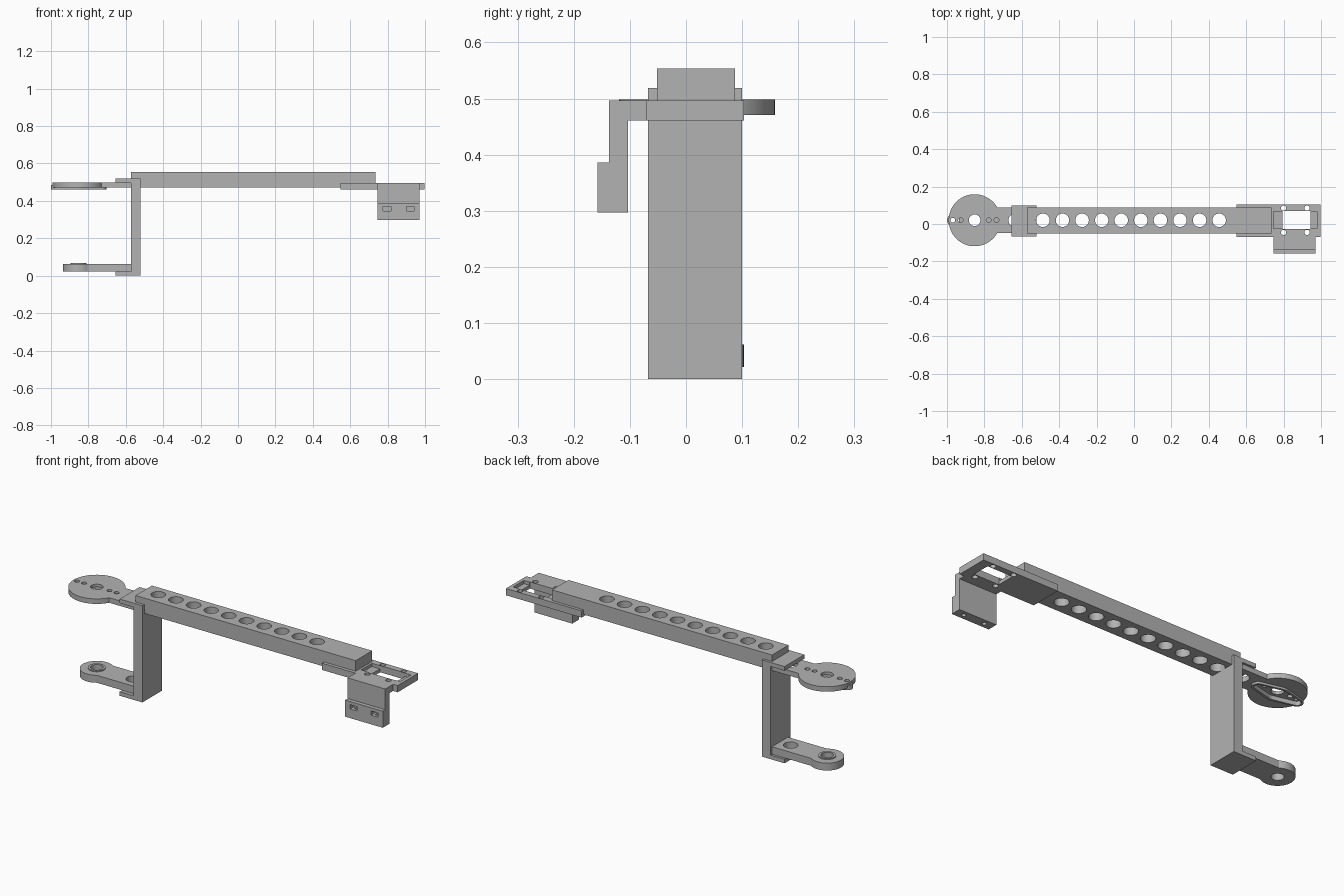
import bpy, bmesh, math
from mathutils import Matrix

cube = bpy.data.objects.get("Cube")
if cube:
    bpy.data.objects.remove(cube, do_unlink=True)

grey = bpy.data.materials.new("plain grey")
grey.use_nodes = True
COLOUR = (0.45, 0.45, 0.45, 1)
grey.diffuse_color = COLOUR
grey.node_tree.nodes["Principled BSDF"].inputs["Base Color"].default_value = COLOUR

MID_Y = 0.02      # centre line of the arm
HUB_X = -0.852    # pivot axis
NECK = 0.068      # half width of the arms


# ---------- helpers ----------
def prism(outline, low, high, axis="Z"):
    """Extrude an outline: (x, y) along z, or (x, z) / (y, z) along y / x."""
    place = {"Z": lambda a, b, c: (a, b, c),
             "Y": lambda a, b, c: (a, c, b),
             "X": lambda a, b, c: (c, a, b)}[axis]
    bm = bmesh.new()
    face = bm.faces.new([bm.verts.new(place(a, b, low)) for a, b in outline])
    top = bmesh.ops.extrude_face_region(bm, geom=[face])["geom"]
    for v in top:
        if isinstance(v, bmesh.types.BMVert):
            v.co["XYZ".index(axis)] = high
    bmesh.ops.recalc_face_normals(bm, faces=bm.faces)
    return bm


def rect(x0, x1, y0, y1):
    return [(x0, y0), (x1, y0), (x1, y1), (x0, y1)]


def arc(cx, cy, r, start, end, n=24):
    return [(cx + r * math.cos(start + (end - start) * i / n),
             cy + r * math.sin(start + (end - start) * i / n)) for i in range(n + 1)]


def hole(x, y, r, low, high):
    return prism(arc(x, y, r, 0, math.tau, 32)[:-1], low, high)


def keyhole(r, end_x):
    """Round pad with a straight neck running to end_x."""
    a = math.asin(NECK / r)
    return (arc(HUB_X, MID_Y, r, a, math.tau - a, 64)
            + [(end_x, MID_Y - NECK), (end_x, MID_Y + NECK)])


def horn(tip, mid, reach):
    """Tapered two-ended lever outline."""
    t = math.acos((mid - tip) / reach)
    pts = arc(HUB_X + reach, MID_Y, tip, -t, t, 16)
    pts += arc(HUB_X, MID_Y, mid, t, math.pi - t, 12)
    pts += arc(HUB_X - reach, MID_Y, tip, math.pi - t, math.pi + t, 16)
    return pts + arc(HUB_X, MID_Y, mid, math.pi + t, math.tau - t, 12)


def make(name, bm):
    mesh = bpy.data.meshes.new(name)
    bm.to_mesh(mesh)
    bm.free()
    obj = bpy.data.objects.new(name, mesh)
    bpy.context.collection.objects.link(obj)
    return obj


def combine(obj, pieces, operation):
    for bm in pieces:
        tool = make("tool", bm)
        mod = obj.modifiers.new("bool", "BOOLEAN")
        mod.operation, mod.solver, mod.object = operation, "EXACT", tool
        mesh = bpy.data.meshes.new_from_object(
            obj.evaluated_get(bpy.context.evaluated_depsgraph_get()))
        obj.modifiers.clear()
        obj.data = mesh
        bpy.data.objects.remove(tool, do_unlink=True)


def build(name, body, add=(), cut=()):
    obj = make(name, body)
    combine(obj, add, "UNION")
    combine(obj, cut, "DIFFERENCE")
    obj.data.materials.clear()
    obj.data.materials.append(grey)
    bpy.ops.object.select_all(action="DESELECT")
    obj.select_set(True)
    bpy.context.view_layer.objects.active = obj
    bpy.ops.object.shade_smooth_by_angle(angle=math.radians(30))
    return obj


# ---------- long beam with a row of lightening holes ----------
build("beam", prism(rect(-0.572, 0.735, -0.052, 0.087), 0.472, 0.554),
      cut=[hole(-0.487 + 0.1047 * i, MID_Y, 0.036, 0.4, 0.6) for i in range(10)])

# ---------- upright bracket with two flanges ----------
bracket = [(-0.52, 0), (-0.52, 0.519), (-0.655, 0.519), (-0.655, 0.497),
           (-0.572, 0.497), (-0.572, 0.022), (-0.655, 0.022), (-0.655, 0)]
build("upright_bracket", prism(bracket, -0.068, 0.1, "Y"))

# ---------- upper pivot arm: disc with a rimmed lever pocket below ----------
pin_holes = [hole(HUB_X + s * d, MID_Y, 0.013, 0.4, 0.6)
             for s in (-1, 1) for d in (0.075, 0.117)]
build("upper_pivot_arm", prism(keyhole(0.139, -0.56), 0.471, 0.498),
      add=[prism(horn(0.031, 0.06, 0.117), 0.46, 0.485)],
      cut=[prism(horn(0.02, 0.048, 0.117), 0.4, 0.482),
           hole(HUB_X, MID_Y, 0.031, 0.4, 0.6),
           hole(-0.635, MID_Y, 0.036, 0.4, 0.6)] + pin_holes)

# ---------- lower pivot arm with a raised collar ----------
build("lower_pivot_arm", prism(keyhole(0.083, -0.56), 0.022, 0.062),
      add=[hole(HUB_X, MID_Y, 0.043, 0.03, 0.067)],
      cut=[hole(HUB_X, MID_Y, 0.031, -0.1, 0.2),
           hole(-0.635, MID_Y, 0.036, -0.1, 0.2)])

# ---------- motor mount plate with stepped window and screw holes ----------
build("motor_mount_plate", prism(rect(0.548, 0.997, -0.07, 0.103), 0.461, 0.497),
      cut=[prism(rect(0.747, 0.979, -0.024, 0.068), 0.48, 0.6),
           prism(rect(0.795, 0.945, -0.027, 0.07), 0.4, 0.6)]
      + [hole(x, y, 0.014, 0.4, 0.6) for x in (0.8, 0.925) for y in (-0.045, 0.085)])

# ---------- hanging front tab with nut slots and screw holes ----------
tab = [(-0.07, 0.497), (-0.137, 0.497), (-0.137, 0.386), (-0.158, 0.386),
       (-0.158, 0.297), (-0.103, 0.297), (-0.103, 0.461), (-0.07, 0.461)]
build("front_tab", prism(tab, 0.747, 0.97, "X"),
      cut=[prism(rect(x - 0.021, x + 0.021, 0.346, 0.369), -0.2, -0.113, "Y")
           for x in (0.797, 0.921)]
      + [hole(x, -0.131, 0.011, 0.2, 0.355) for x in (0.797, 0.921)])
